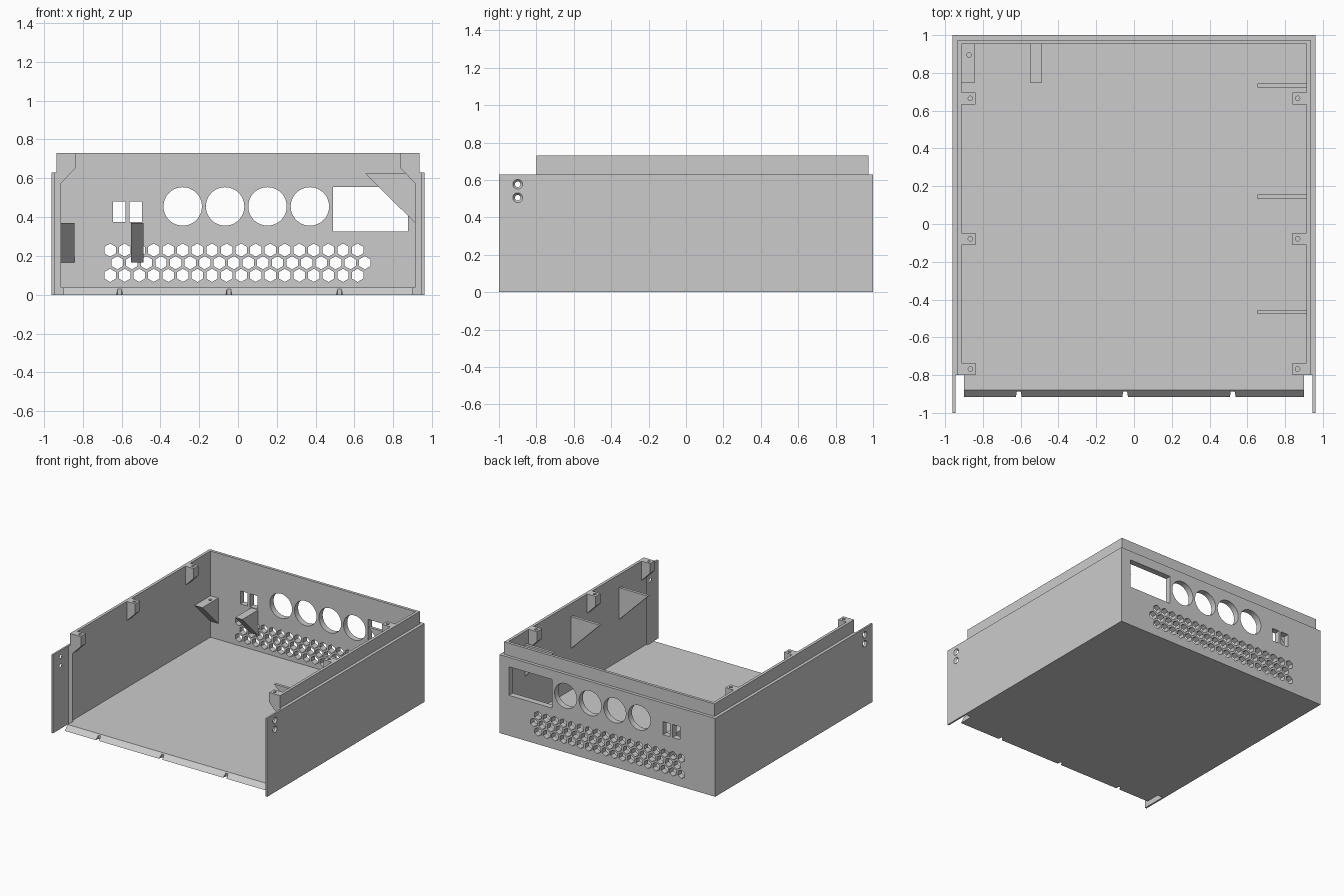
import bpy, bmesh
from math import cos, sin, pi

if "Cube" in bpy.data.objects:
    bpy.data.objects.remove(bpy.data.objects["Cube"], do_unlink=True)

grey = bpy.data.materials.new("light_grey")
grey.use_nodes = True
grey.diffuse_color = (0.6, 0.6, 0.6, 1)
grey.node_tree.nodes["Principled BSDF"].inputs["Base Color"].default_value = (0.6, 0.6, 0.6, 1)


def loft(bm, rings):
    """Skin a row of matching closed rings and cap both ends."""
    rows = [[bm.verts.new(p) for p in ring] for ring in rings]
    n = len(rows[0])
    faces = [bm.faces.new((a[i], a[(i + 1) % n], b[(i + 1) % n], b[i]))
             for a, b in zip(rows, rows[1:]) for i in range(n)]
    faces += [bm.faces.new(rows[0]), bm.faces.new(rows[-1])]
    bmesh.ops.recalc_face_normals(bm, faces=faces)


def place(axis, u, v, t):
    return {"x": (t, u, v), "y": (u, t, v), "z": (u, v, t)}[axis]


def prism(bm, axis, pts, a, b, end_pts=None):
    """Extrude a profile along an axis, optionally changing to end_pts."""
    loft(bm, [[place(axis, u, v, t) for u, v in ring]
              for ring, t in ((pts, a), (end_pts or pts, b))])


def rect(u0, u1, v0, v1):
    return [(u0, v0), (u1, v0), (u1, v1), (u0, v1)]


def ngon(u, v, r, n):
    return [(u + r * sin(2 * pi * i / n), v + r * cos(2 * pi * i / n)) for i in range(n)]


def make(name, bm):
    mesh = bpy.data.meshes.new(name)
    bm.to_mesh(mesh)
    bm.free()
    mesh.materials.append(grey)
    ob = bpy.data.objects.new(name, mesh)
    bpy.context.collection.objects.link(ob)
    return ob


def part(name, *args):
    bm = bmesh.new()
    prism(bm, *args)
    return make(name, bm)


def cut(ob, bm):
    """Subtract the cutter mesh, bake the result and drop the cutter."""
    cutter = make("cutter", bm)
    cutter.hide_render = True
    mod = ob.modifiers.new("cut", "BOOLEAN")
    mod.operation, mod.solver, mod.object = "DIFFERENCE", "EXACT", cutter
    deps = bpy.context.evaluated_depsgraph_get()
    mesh = bpy.data.meshes.new_from_object(ob.evaluated_get(deps))
    ob.modifiers.clear()
    ob.data = mesh
    mesh.materials.clear()
    mesh.materials.append(grey)
    bpy.data.objects.remove(cutter, do_unlink=True)


FRONT, TOP, STEP, INNER = -0.8, 0.73, 0.63, 0.91

# U-shaped walls with a stepped lip, swept around three sides
section = [(0, 0), (0, STEP), (0.025, STEP), (0.025, TOP), (0.048, TOP), (0.048, 0)]
bm = bmesh.new()
loft(bm, [[(s * (0.96 - d), FRONT if front else 1 - d, z) for d, z in section]
          for s, front in ((1, True), (1, False), (-1, False), (-1, True))])
walls = make("walls", bm)

# Openings in the back wall: ports, round holes, window and hex vents
bm = bmesh.new()
shapes = [rect(-0.645, -0.58, 0.375, 0.48), rect(-0.56, -0.495, 0.375, 0.48),
          rect(0.49, 0.875, 0.325, 0.555)]
shapes += [ngon(-0.285 + 0.2185 * i, 0.455, 0.099, 48) for i in range(4)]
for row in range(3):
    for i in range(18):
        shapes.append(ngon(-0.659 + 0.0375 * (row % 2) + 0.075 * i, 0.1 + 0.065 * row, 0.034, 6))
for shape in shapes:
    prism(bm, "y", shape, 0.9, 1.05)
cut(walls, bm)

# Floor and its sloped, notched front edge
part("floor", "z", rect(-0.912, 0.912, FRONT, 0.952), 0, 0.037)
edge = part("floor_front_edge", "x",
            [(FRONT, 0), (-0.915, 0), (-0.878, 0.037), (FRONT, 0.037)], -0.9, 0.9)
bm = bmesh.new()
for x in (-0.61, -0.047, 0.523):
    prism(bm, "z", [(x - 0.018, -0.93), (x + 0.018, -0.93), (x + 0.01, -0.886), (x - 0.01, -0.886)],
          -0.05, 0.08)
cut(edge, bm)

for s, side in ((1, "left"), (-1, "right")):
    # Thin side flange with countersunk screw holes
    flange = part(side + "_flange", "z", rect(s * 0.946, s * 0.96, -1, FRONT), 0, STEP)
    bm = bmesh.new()
    for z in (0.505, 0.577):
        prism(bm, "x", ngon(-0.9, z, 0.027, 32), s * 0.961, s * 0.944, ngon(-0.9, z, 0.013, 32))
    cut(flange, bm)
    # Screw bosses with a tapered underside
    for i, y in enumerate((FRONT, -0.11, 0.633)):
        boss = part(f"{side}_screw_boss_{i + 1}", "y",
                    [(s * 0.912, 0.575), (s * 0.912, TOP), (s * 0.838, TOP), (s * 0.838, 0.65)],
                    y, y + 0.063)
        bm = bmesh.new()
        prism(bm, "z", ngon(s * 0.866, y + 0.032, 0.012, 20), 0.655, 0.8)
        cut(boss, bm)

# Triangular gussets on the left wall
for i, y in enumerate((-0.477, 0.133, 0.722)):
    part(f"gusset_{i + 1}", "y", [(0.912, 0.37), (0.912, 0.625), (0.655, 0.625)], y, y + 0.023)

# Wedge brackets on the back wall
wedge = [(0.953, 0.165), (0.953, 0.37), (0.75, 0.37)]
corner = part("corner_bracket", "x", wedge, -0.912, -0.842)
part("middle_bracket", "x", wedge, -0.55, -0.487)
bm = bmesh.new()
prism(bm, "z", ngon(-0.873, 0.895, 0.012, 20), 0.28, 0.4)
cut(corner, bm)
